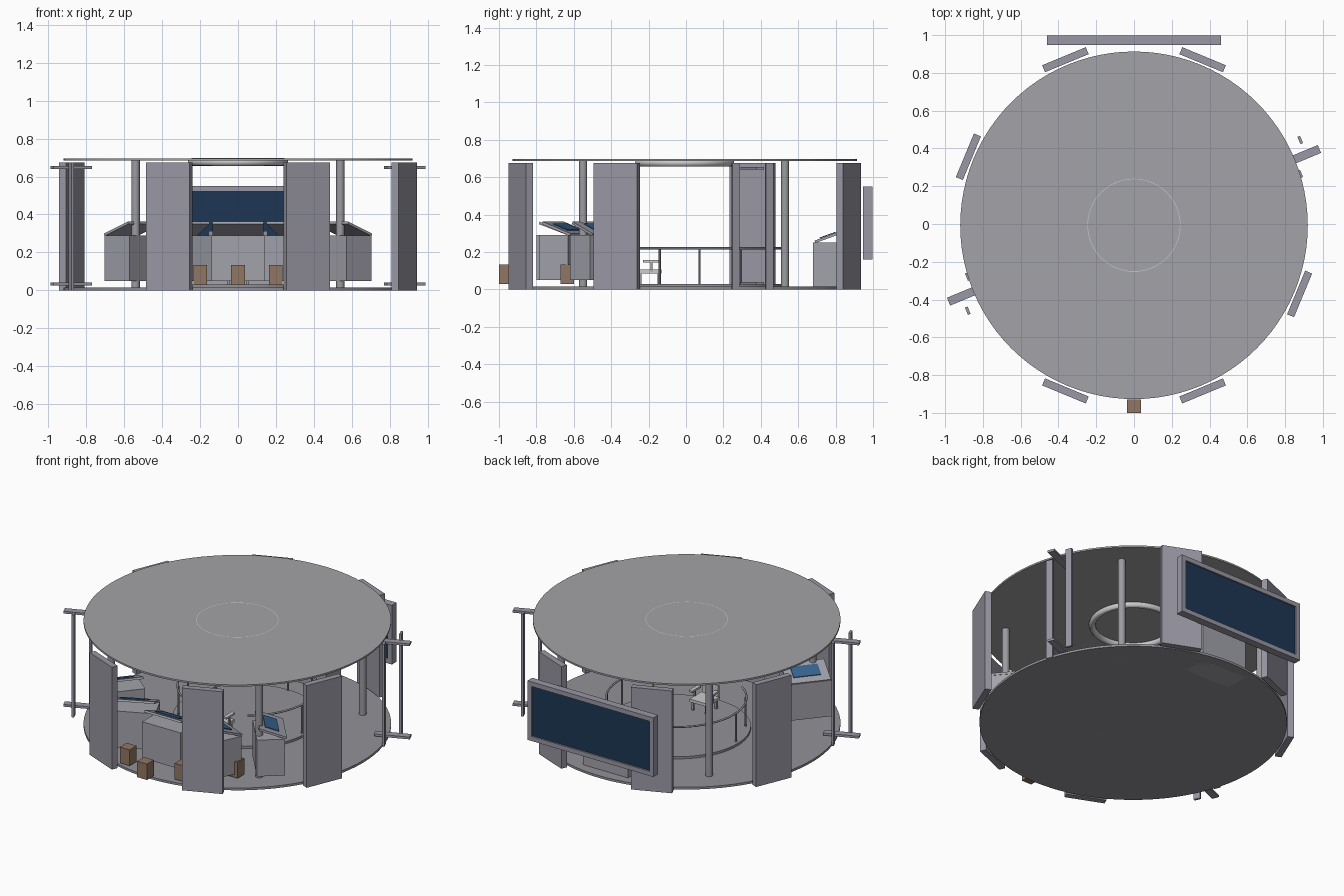
import bpy, math
from mathutils import Matrix

if "Cube" in bpy.data.objects:
    bpy.data.objects.remove(bpy.data.objects["Cube"])
R = math.radians


def mat(name, c):
    m = bpy.data.materials.new(name)
    m.diffuse_color = (*c, 1)
    m.use_nodes = True
    m.node_tree.nodes["Principled BSDF"].inputs["Base Color"].default_value = m.diffuse_color
    return m


BLUE = mat("screen_blue", (0.013, 0.037, 0.09))
PANEL_BLUE = mat("panel_blue", (0.04, 0.13, 0.29))
BROWN = mat("seat_brown", (0.28, 0.18, 0.125))
WHITE = mat("chair_light", (0.6, 0.6, 0.58))
WALL = mat("wall_grey", (0.32, 0.31, 0.37))
FLOOR = mat("floor_grey", (0.29, 0.285, 0.315))
CEIL = mat("ceiling_grey", (0.37, 0.365, 0.385))
CONSOLE = mat("console_grey", (0.36, 0.36, 0.41))
METAL = mat("metal_grey", (0.33, 0.33, 0.36))
LIGHT = mat("ring_light", (0.8, 0.8, 0.8))


def box(name, size, loc, rot=(0, 0, 0), m=METAL, parent=None):
    """Box of full size, optionally placed in a parent frame matrix."""
    bpy.ops.mesh.primitive_cube_add(size=1)
    o = bpy.context.object
    o.name = name
    o.data.transform(Matrix.Diagonal((*size, 1)))
    local = Matrix.Translation(loc)
    for i, ax in enumerate("ZYX"):
        local = local @ Matrix.Rotation(R(rot[2 - i]), 4, ax)
    o.matrix_world = (parent or Matrix()) @ local
    o.data.materials.append(m)
    return o


def cyl(name, r, z0, z1, x=0, y=0, n=24, m=METAL):
    bpy.ops.mesh.primitive_cylinder_add(vertices=n, radius=r, depth=z1 - z0,
                                        location=(x, y, (z0 + z1) / 2))
    o = bpy.context.object
    o.name = name
    o.data.materials.append(m)
    bpy.ops.object.shade_smooth_by_angle()
    return o


def frame(x, y, deg):
    return Matrix.Translation((x, y, 0)) @ Matrix.Rotation(R(deg), 4, 'Z')


# floor, raised centre platform, ceiling and ceiling light ring
cyl("floor", 0.92, 0, 0.015, y=-0.007, n=96, m=FLOOR)
cyl("platform", 0.44, 0.01, 0.03, y=0.09, n=64, m=FLOOR)
cyl("ceiling", 0.92, 0.685, 0.696, y=-0.007, n=96, m=CEIL)
bpy.ops.mesh.primitive_torus_add(major_radius=0.245, minor_radius=0.02, major_segments=64,
                                 minor_segments=12, location=(0, -0.007, 0.6765))
bpy.context.object.name = "ceiling_light_ring"
bpy.context.object.data.materials.append(LIGHT)
bpy.ops.object.shade_smooth_by_angle()

# outer wall panels, with open doorways at two of the eight bays
for k in range(8):
    a = 22.5 + 45 * k
    if k in (0, 4):
        s = 1 if k == 0 else -1
        f = frame(0.88 * s, 0.362 * s - 0.007, a)
        for z in (0.033, 0.648):
            box("door_beam", (0.22, 0.045, 0.015), (0, 0, z), m=WALL, parent=f)
        for dy in (-0.09, 0.09):
            box("door_post", (0.015, 0.042, 0.675),
                (0.88 * s, 0.362 * s + dy - 0.007, 0.3375), (0, 0, a), WALL)
    else:
        box("wall_panel", (0.04, 0.25, 0.675), (0.949, 0, 0.3375), m=WALL,
            parent=frame(0, -0.007, a))

# support columns
for x in (-0.54, 0.54):
    for y in (-0.55, 0.53):
        cyl("column", 0.022, 0, 0.688, x, y)

# main view screen with raised frame on both faces
box("main_screen", (0.88, 0.03, 0.35), (0, 0.972, 0.355), m=BLUE)
for z in (0.175, 0.535):
    box("screen_frame_rail", (0.92, 0.05, 0.03), (0, 0.972, z), m=WALL)
for x in (-0.445, 0.445):
    box("screen_frame_side", (0.03, 0.05, 0.33), (x, 0.972, 0.355), m=WALL)

# forward arc of consoles, each with tilted desk and display
for a in (-50, -25, 0, 25, 50):
    f = frame(0.715 * math.sin(R(a)), -0.715 * math.cos(R(a)), -a)
    box("console_body", (0.28, 0.17, 0.24), (0, 0, 0.17), m=CONSOLE, parent=f)
    box("console_desk", (0.27, 0.175, 0.014), (0, 0.012, 0.324), (-21, 0, 0), CONSOLE, f)
    box("console_display", (0.17, 0.09, 0.005), (0, 0.012, 0.334), (-21, 0, 0), PANEL_BLUE, f)

# small seats set square to the room
for x, y in ((0, -0.965), (0.2, -0.86), (-0.2, -0.86), (0.43, -0.635), (-0.43, -0.635)):
    box("console_seat", (0.072, 0.072, 0.105), (x, y, 0.081), m=BROWN)

# helm console under the main screen
box("helm_body", (0.33, 0.16, 0.25), (0, 0.76, 0.125), m=CONSOLE)
box("helm_desk", (0.31, 0.15, 0.014), (0, 0.76, 0.28), (20, 0, 0), CONSOLE)
box("helm_display", (0.2, 0.09, 0.005), (0, 0.757, 0.29), (20, 0, 0), PANEL_BLUE)

# curved guard rail and its posts
cu = bpy.data.curves.new("guard_rail", 'CURVE')
cu.dimensions = '3D'
cu.bevel_depth = 0.006
cu.bevel_resolution = 2
cu.materials.append(METAL)
sp = cu.splines.new('POLY')
N = 56
sp.points.add(N)
for i, p in enumerate(sp.points):
    t = R(-55 + 290 * i / N)
    p.co = (0.42 * math.cos(t), 0.1 + 0.42 * math.sin(t), 0.22, 1)
bpy.context.collection.objects.link(bpy.data.objects.new("guard_rail", cu))
for i in range(9):
    t = R(-36 + 31.5 * i)
    cyl("rail_post", 0.006, 0.03, 0.22, 0.417 * math.cos(t), 0.105 + 0.417 * math.sin(t), 10)

# command chair
box("chair_seat", (0.13, 0.13, 0.02), (0, -0.195, 0.095), m=WHITE)
box("chair_back", (0.12, 0.015, 0.08), (0, -0.258, 0.14), m=WHITE)
for x in (-0.05, 0.05):
    for y in (-0.245, -0.145):
        box("chair_leg", (0.014, 0.014, 0.085), (x, y, 0.0425))
    box("chair_arm", (0.025, 0.09, 0.012), (x * 1.3, -0.185, 0.15), m=WHITE)
    box("chair_arm_support", (0.012, 0.012, 0.05), (x * 1.3, -0.185, 0.12))
